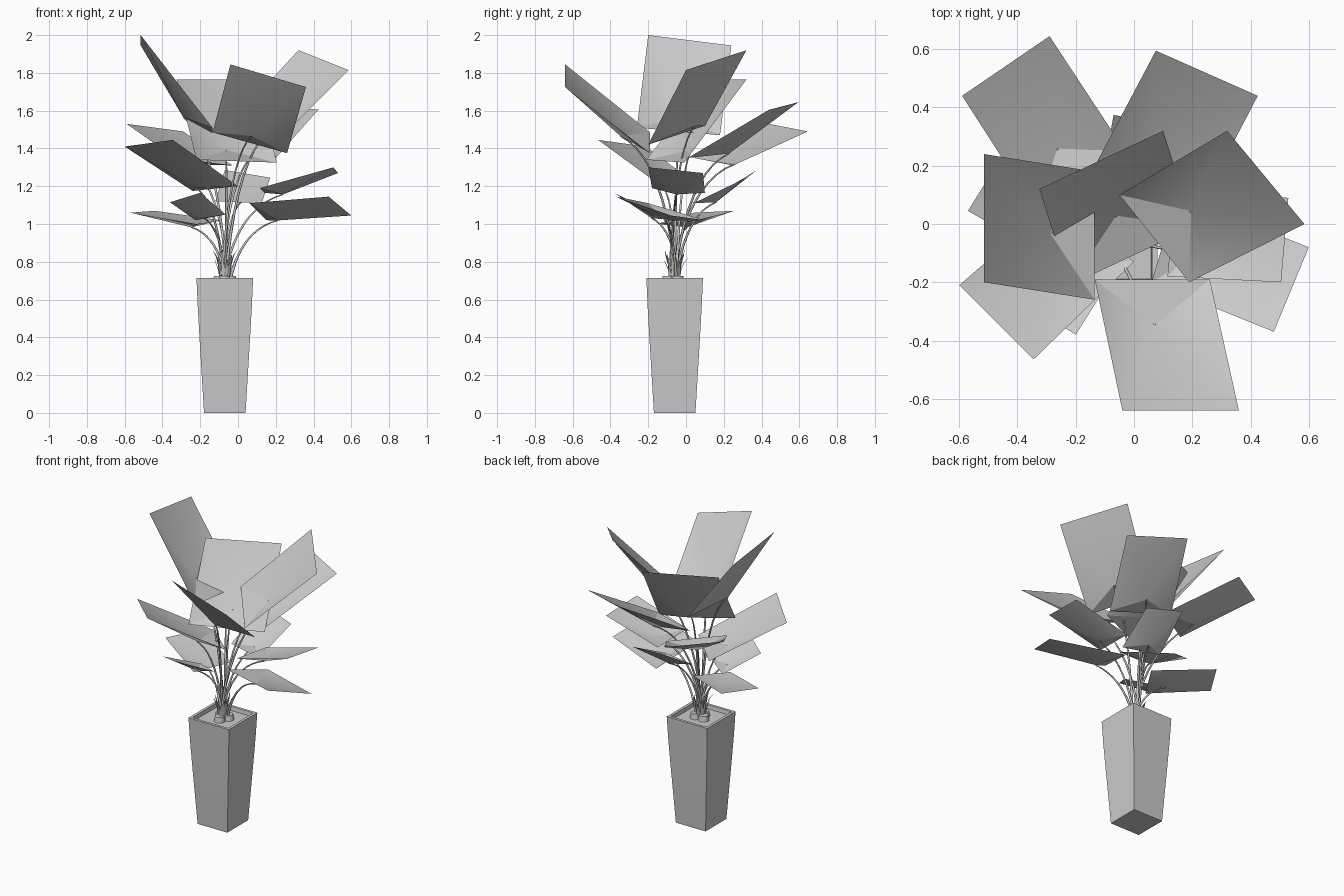
import bpy, bmesh, math
from mathutils import Vector

if "Cube" in bpy.data.objects:
    bpy.data.objects.remove(bpy.data.objects["Cube"])

grey = bpy.data.materials.new("light_grey")
grey.use_nodes = True
grey.diffuse_color = (0.6, 0.6, 0.6, 1)
grey.node_tree.nodes["Principled BSDF"].inputs["Base Color"].default_value = (0.6, 0.6, 0.6, 1)

CX, CY = -0.07, -0.06      # pot axis


def finish(name, data, smooth=None):
    ob = bpy.data.objects.new(name, data)
    bpy.context.collection.objects.link(ob)
    data.materials.append(grey)
    if smooth is not None:
        bpy.ops.object.select_all(action='DESELECT')
        ob.select_set(True)
        bpy.context.view_layer.objects.active = ob
        bpy.ops.object.shade_smooth_by_angle(angle=math.radians(smooth))
    return ob


def mesh_object(name, verts, faces, smooth=None):
    me = bpy.data.meshes.new(name)
    me.from_pydata([tuple(v) for v in verts], [], faces)
    me.update()
    return finish(name, me, smooth)


# Square tapered pot: lofted rings, up the outside and down inside the rim
rings = [(0.11, 0), (0.122, 0.2), (0.134, 0.4), (0.143, 0.56), (0.15, 0.715),
         (0.132, 0.715), (0.128, 0.69)]
bm = bmesh.new()
loops = []
for h, z in rings:
    loops.append([bm.verts.new((CX + sx * h, CY + sy * h, z))
                  for sx, sy in ((-1, -1), (1, -1), (1, 1), (-1, 1))])
for lo, hi in zip(loops, loops[1:]):
    for i in range(4):
        j = (i + 1) % 4
        bm.faces.new((lo[i], lo[j], hi[j], hi[i]))
bm.faces.new(loops[0][::-1])
bm.faces.new(loops[-1])
me = bpy.data.meshes.new("pot")
bm.to_mesh(me)
bm.free()
finish("pot", me, 30)

# Flat collars around the stem bases
for k in range(3):
    a = math.radians(30 + 120 * k)
    bm = bmesh.new()
    bmesh.ops.create_cone(bm, cap_ends=True, segments=14, radius1=0.034, radius2=0.028, depth=0.035)
    bmesh.ops.translate(bm, verts=bm.verts,
                        vec=(CX + 0.035 * math.cos(a), CY + 0.035 * math.sin(a), 0.707))
    me = bpy.data.meshes.new("stem_collar")
    bm.to_mesh(me)
    bm.free()
    finish(f"stem_collar_{k + 1}", me, 30)


def stem(name, start, end):
    """Thin tapering stalk: upright at the soil, arching out to the leaf."""
    ctrl = Vector((start.x + 0.22 * (end.x - start.x),
                   start.y + 0.22 * (end.y - start.y),
                   start.z + 0.85 * (end.z - start.z)))
    cu = bpy.data.curves.new(name, 'CURVE')
    cu.dimensions = '3D'
    cu.bevel_depth = 0.008
    cu.bevel_resolution = 1
    sp = cu.splines.new('POLY')
    n = 10
    sp.points.add(n)
    for i in range(n + 1):
        t = i / n
        p = start * (1 - t) ** 2 + ctrl * 2 * t * (1 - t) + end * t * t
        sp.points[i].co = (*p, 1)
        sp.points[i].radius = 1 - 0.55 * t
    finish(name, cu)


# Leaf corners: outer pair, then inner pair, going around the outline
leaves = {
    "top_left": [(-.515, .24, 1.945), (-.515, -.20, 2.0), (-.135, -.26, 1.51), (-.135, .18, 1.47)],
    "top_front": [(-.04, -.64, 1.845), (.36, -.64, 1.725), (.26, -.19, 1.375), (-.135, -.19, 1.485)],
    "top_right": [(.32, .32, 1.92), (.585, 0, 1.815), (.19, -.20, 1.42), (-.05, .10, 1.52)],
    "top_back": [(.10, .32, 1.765), (-.325, .12, 1.765), (-.22, -.21, 1.34), (.205, -.01, 1.325)],
    "back_right": [(.075, .595, 1.645), (.425, .44, 1.605), (.20, .01, 1.35), (-.15, .17, 1.38)],
    "back_left": [(-.59, .44, 1.53), (-.29, .645, 1.49), (-.03, .25, 1.31), (-.333, .04, 1.35)],
    "front_left": [(-.60, -.21, 1.41), (-.345, -.465, 1.445), (0, -.13, 1.20), (-.24, .10, 1.175)],
    "mid_right": [(.505, -.20, 1.30), (.53, .09, 1.27), (.14, .10, 1.165), (.115, -.18, 1.19)],
    "low_right": [(.60, -.08, 1.045), (.48, -.37, 1.145), (.06, -.20, 1.11), (.15, .10, 1.02)],
    "low_back": [(-.07, .375, 1.285), (.17, .32, 1.245), (.125, .04, 1.11), (-.12, .10, 1.12)],
    "low_left": [(-.57, .045, 1.06), (-.44, .255, 1.07), (-.09, .055, 1.02), (-.22, -.155, 1.0)],
    "low_front": [(-.36, -.28, 1.115), (-.20, -.38, 1.165), (-.065, -.165, 1.05), (-.225, -.065, 1.02)],
}
for k, (name, pts) in enumerate(leaves.items()):
    o1, o2, i2, i1 = [Vector(p) for p in pts]
    inner, outer = (i1 + i2) / 2, (o1 + o2) / 2
    n = (o2 - i1).cross(i2 - o1).normalized()
    if n.z < 0:
        n.negate()
    # Creased hollow where the stalk joins
    hollow = inner.lerp(outer, 0.25) - n * 0.17 * (o2 - o1).length
    mesh_object(name + "_leaf", [o1, o2, i2, i1, hollow],
                [(0, 1, 4), (1, 2, 4), (2, 3, 4), (3, 0, 4)], 30)
    a = 2.4 * k
    r = 0.012 + 0.016 * (k % 3) / 2
    stem(name + "_stem", Vector((CX + r * math.cos(a), CY + r * math.sin(a), 0.69)), hollow)

# Short pointed shoots around the base
for k in range(12):
    a = 2 * math.pi * k / 12 + 0.2
    out = Vector((math.cos(a), math.sin(a), 0))
    side = Vector((-out.y, out.x, 0))
    base = Vector((CX, CY, 0.70))
    tall = 0.12 + 0.05 * (k % 3) / 2
    reach = 0.075 if k % 2 else 0.055
    verts = []
    for rad, z, w in ((0.025, 0, 0.006), (0.035, 0.5, 0.009), (0.05, 0.8, 0.006)):
        c = base + out * rad + Vector((0, 0, z * tall))
        verts += [c - side * w, c + side * w]
    verts.append(base + out * reach + Vector((0, 0, tall)))
    mesh_object(f"shoot_{k + 1}", verts, [(0, 1, 3, 2), (2, 3, 5, 4), (4, 5, 6)], 40)
